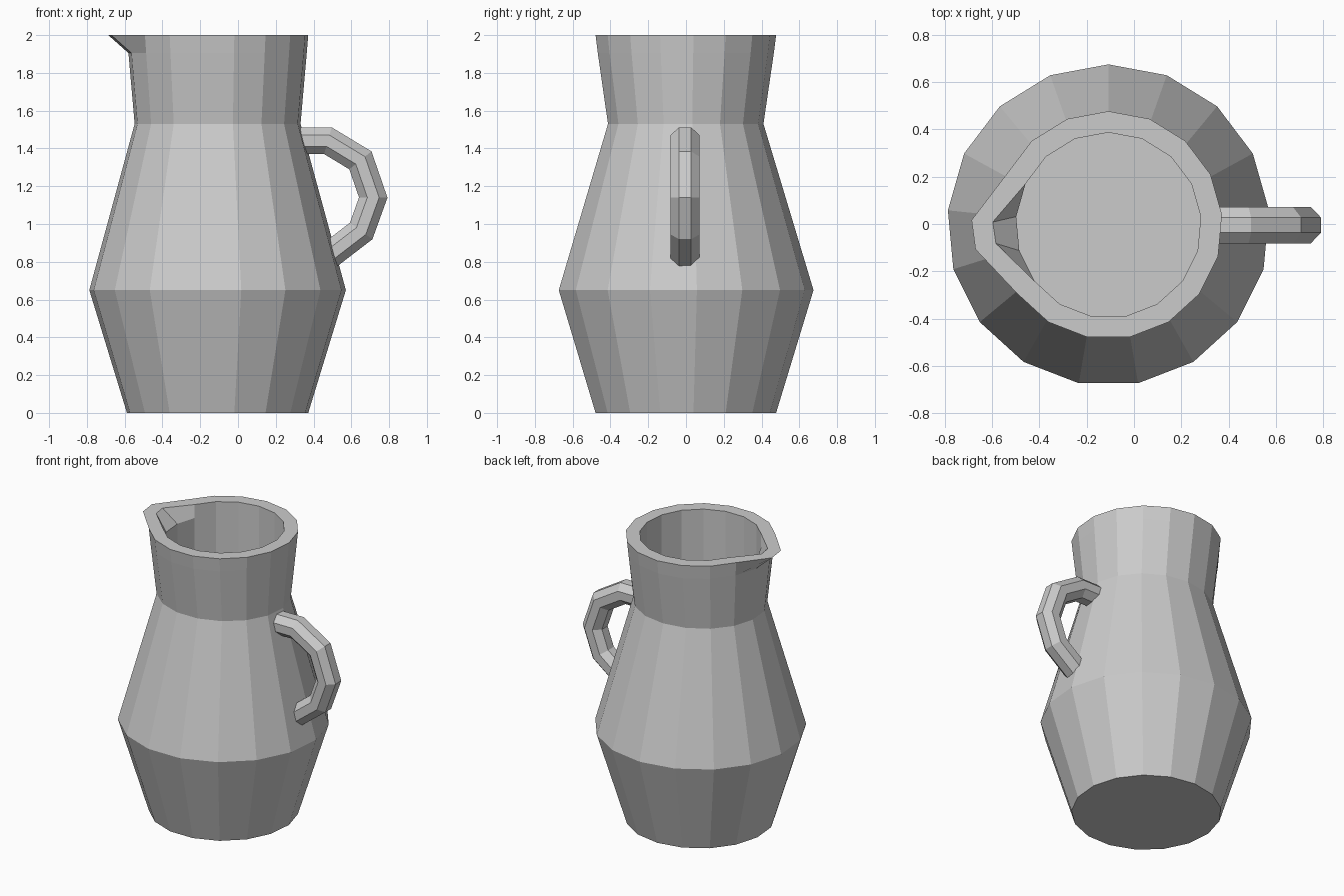
import bpy, bmesh, math
from mathutils import Vector

if "Cube" in bpy.data.objects:
    bpy.data.objects.remove(bpy.data.objects["Cube"])

N = 17
CX, CY = -0.108, -0.005
SPOUT = (4, 5)                     # ring corners pulled out to form the spout


def finish(bm, name):
    bmesh.ops.recalc_face_normals(bm, faces=bm.faces)
    mesh = bpy.data.meshes.new(name)
    bm.to_mesh(mesh)
    bm.free()
    obj = bpy.data.objects.new(name, mesh)
    bpy.context.collection.objects.link(obj)
    return obj


def bridge(bm, rings):
    for a, b in zip(rings, rings[1:]):
        n = len(a)
        for i in range(n):
            j = (i + 1) % n
            bm.faces.new((a[i], a[j], b[j], b[i]))
    bm.faces.new(rings[0])
    bm.faces.new(rings[-1])


# Jug body: outside wall upward, over the rim, down the inside to the floor
# (x radius, y radius, height, has spout)
profile = [
    (0.482, 0.482, 0.0, False),
    (0.682, 0.680, 0.65, False),
    (0.441, 0.415, 1.53, False),
    (0.474, 0.470, 1.905, False),
    (0.482, 0.482, 2.0, True),
    (0.392, 0.392, 2.0, True),
    (0.392, 0.392, 1.905, False),
    (0.392, 0.392, 0.10, False),
]
bm = bmesh.new()
rings = []
for rx, ry, z, spout in profile:
    ring = []
    for k in range(N):
        a = math.pi / 2 + 2 * math.pi * k / N
        x, y = CX + rx * math.cos(a), CY + ry * math.sin(a)
        if spout and k in SPOUT:
            x -= 0.099
            y += 0.03 if k == 5 else -0.023
        ring.append(bm.verts.new((x, y, z)))
    rings.append(ring)
bridge(bm, rings)
finish(bm, "jug_body")

# Handle: eight-sided tube with mitred joints, ends sunk into the wall
path = [Vector(p) for p in [(0.31, 1.441), (0.476, 1.441), (0.648, 1.337),
                            (0.716, 1.14), (0.652, 0.963), (0.518, 0.860),
                            (0.47, 0.823)]]
bm = bmesh.new()
rings = []
for i, p in enumerate(path):
    d_in = (p - path[max(i - 1, 0)]).normalized()
    d_out = (path[min(i + 1, len(path) - 1)] - p).normalized()
    t = (d_in + d_out).normalized()
    miter = 1 / max(t.dot(d_in), t.dot(d_out))
    side = Vector((-t.y, t.x)) * miter
    ring = []
    for k in range(8):
        a = 2 * math.pi * (k + 0.5) / 8
        r = 1 / math.cos(math.pi / 8)
        q = p + side * (0.071 * r * math.sin(a))
        ring.append(bm.verts.new((q.x, CY + 0.077 * r * math.cos(a), q.y)))
    rings.append(ring)
bridge(bm, rings)
finish(bm, "handle")
